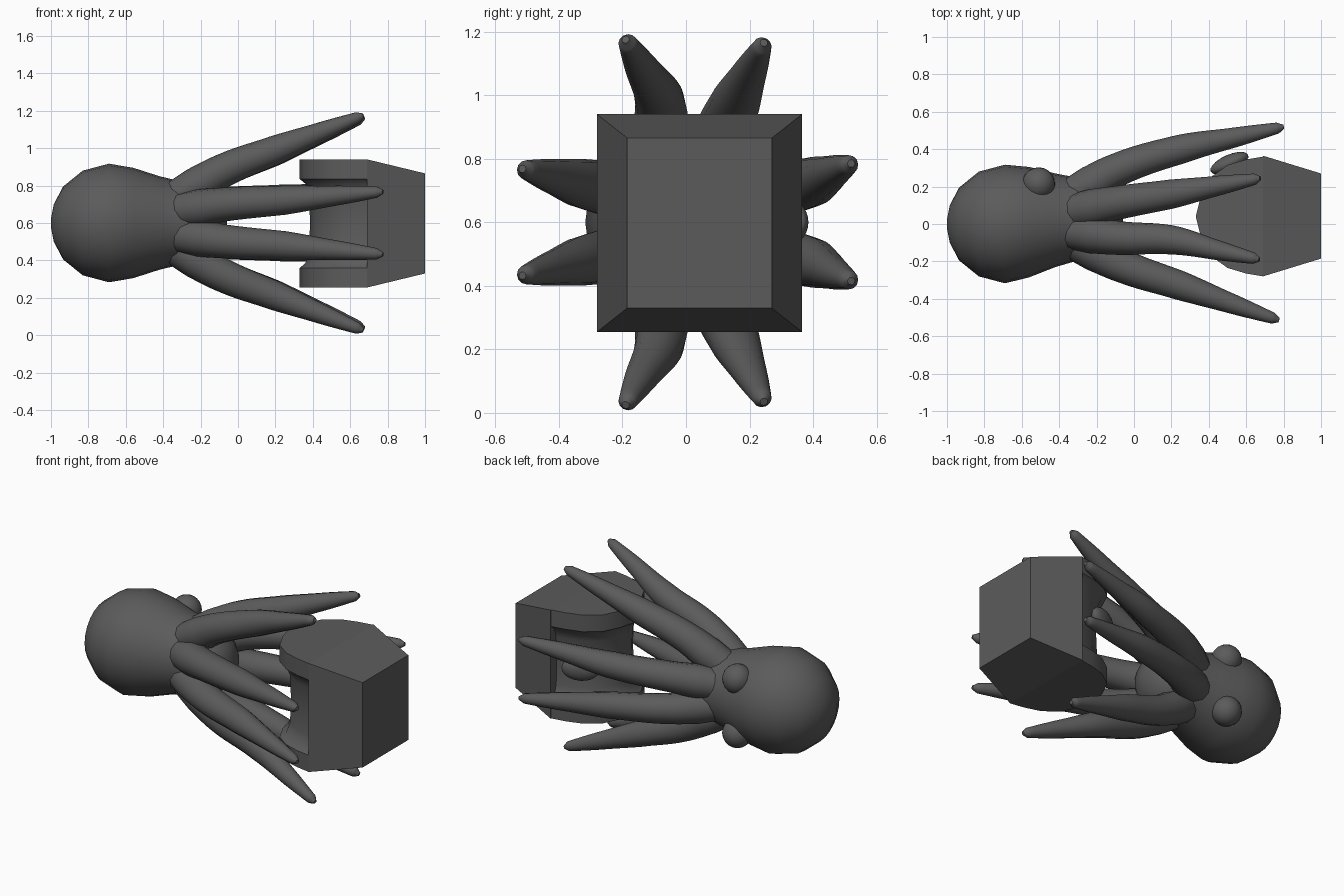
import bpy, bmesh, math
from mathutils import Vector

cube = bpy.data.objects.get("Cube")
if cube:
    bpy.data.objects.remove(cube)

MID = 0.6  # height of the horizontal body axis

grey = bpy.data.materials.new("dark_grey")
grey.use_nodes = True
colour = (0.105, 0.105, 0.105, 1)
grey.diffuse_color = colour
bsdf = next(n for n in grey.node_tree.nodes if n.type == 'BSDF_PRINCIPLED')
bsdf.inputs["Base Color"].default_value = colour
bsdf.inputs["Roughness"].default_value = 0.7


def finish(obj, angle=40):
    bpy.ops.object.select_all(action='DESELECT')
    obj.select_set(True)
    bpy.context.view_layer.objects.active = obj
    bpy.ops.object.shade_smooth_by_angle(angle=math.radians(angle))
    return obj


def loft(name, rings, angle=40):
    """Skin closed rings of equal length and cap both ends."""
    bm = bmesh.new()
    loops = [[bm.verts.new(p) for p in ring] for ring in rings]
    n = len(loops[0])
    for a, b in zip(loops, loops[1:]):
        for i in range(n):
            j = (i + 1) % n
            bm.faces.new((a[i], a[j], b[j], b[i]))
    bm.faces.new(loops[0])
    bm.faces.new(loops[-1])
    bmesh.ops.recalc_face_normals(bm, faces=bm.faces)
    mesh = bpy.data.meshes.new(name)
    bm.to_mesh(mesh)
    bm.free()
    mesh.materials.append(grey)
    obj = bpy.data.objects.new(name, mesh)
    bpy.context.collection.objects.link(obj)
    return finish(obj, angle)


def circle(x, y, r, n=24):
    return [(x, y + r * math.cos(math.tau * i / n), MID + r * math.sin(math.tau * i / n))
            for i in range(n)]


def ellipsoid(name, loc, scale, turn=0):
    bpy.ops.mesh.primitive_uv_sphere_add(segments=20, ring_count=12, location=loc)
    obj = bpy.context.object
    obj.name = name
    obj.scale = scale
    obj.rotation_euler.z = turn
    obj.data.materials.append(grey)
    finish(obj)


# Head, neck and the closed underside between the arms: x, y offset, radius
profile = [(-1, 0, .025), (-.985, 0, .1), (-.935, 0, .195), (-.83, 0, .28),
           (-.69, 0, .317), (-.56, .01, .295), (-.42, .02, .25), (-.32, .025, .226),
           (-.24, .025, .215), (-.15, .02, .18), (-.09, .02, .12), (-.06, .02, .04)]
loft("head", [circle(*p) for p in profile])


# Tapered arms, mirrored above and below the axis
def arm(name, points, sign):
    curve = bpy.data.curves.new(name, 'CURVE')
    curve.dimensions = '3D'
    curve.bevel_depth = 1
    curve.bevel_resolution = 4
    curve.resolution_u = 6
    curve.use_fill_caps = True
    spline = curve.splines.new('BEZIER')
    spline.bezier_points.add(len(points) - 1)
    radii = (.09, .1, .09, .078, .052, .03, .012)
    for bp, (x, y, z), r in zip(spline.bezier_points, points, radii):
        bp.co = (x, y, MID + sign * z)
        bp.radius = r
        bp.handle_left_type = bp.handle_right_type = 'AUTO'
    curve.materials.append(grey)
    obj = bpy.data.objects.new(name, curve)
    bpy.context.collection.objects.link(obj)
    bpy.ops.object.select_all(action='DESELECT')
    obj.select_set(True)
    bpy.context.view_layer.objects.active = obj
    bpy.ops.object.convert(target='MESH')
    finish(bpy.context.object, 50)


def path(base, bend, middle, tip):
    """Seven stations from four key points."""
    b, c, m, t = map(Vector, (base, bend, middle, tip))
    return [b, b.lerp(c, .5), c, m, m.lerp(t, .55), m.lerp(t, .94), t]


arms = {
    "outer_front_arm": path((-.36, -.08, .06), (-.06, -.225, .1), (.25, -.33, .122), (.775, -.515, .168)),
    "outer_back_arm": path((-.36, .14, .06), (-.1, .285, .1), (.25, .4, .128), (.8, .52, .185)),
    "inner_front_arm": path((-.36, -.04, .12), (-.08, -.075, .28), (.2, -.085, .39), (.67, -.19, .575)),
    "inner_back_arm": path((-.36, .06, .12), (-.08, .115, .28), (.2, .16, .385), (.675, .245, .565)),
}
for name, points in arms.items():
    for side, sign in (("upper", 1), ("lower", -1)):
        arm(side + "_" + name, points, sign)

# Eyes on the back side of the head
for side, sign in (("upper", 1), ("lower", -1)):
    ellipsoid(side + "_eye", (-.51, .215, MID + sign * .17), (.088, .088, .088))


# Held block: tapered outer end
def rectangle(x, y0, y1, z0, z1):
    return [(x, y0, z0), (x, y1, z0), (x, y1, z1), (x, y0, z1)]


loft("block_end", [rectangle(.69, -.28, .365, .255, .94),
                   rectangle(1, -.185, .27, .33, .865)], 20)


# Rounded inner end: top and bottom flanges joined by a narrower waist
def outline(z, inset):
    half = [(.69, .32), (.6, .305), (.5, .275), (.41, .21), (.355, .1)]
    k = 1 - inset * 3
    pts = [(x, y * k) for x, y in half] + [(.33, 0)]
    pts += [(x, -y * k) for x, y in reversed(half)]
    return [(min(x + inset, .7), .04 + y, z) for x, y in pts]


levels = [(.255, 0), (.36, 0), (.385, .03), (.45, .05), (.6, .055),
          (.75, .05), (.81, .03), (.835, 0), (.94, 0)]
loft("block_inner_end", [outline(z, i) for z, i in levels], 35)

# Bulge on the back of the waist
ellipsoid("waist_bulge", (.51, .325, MID), (.11, .045, .07), math.radians(24))
